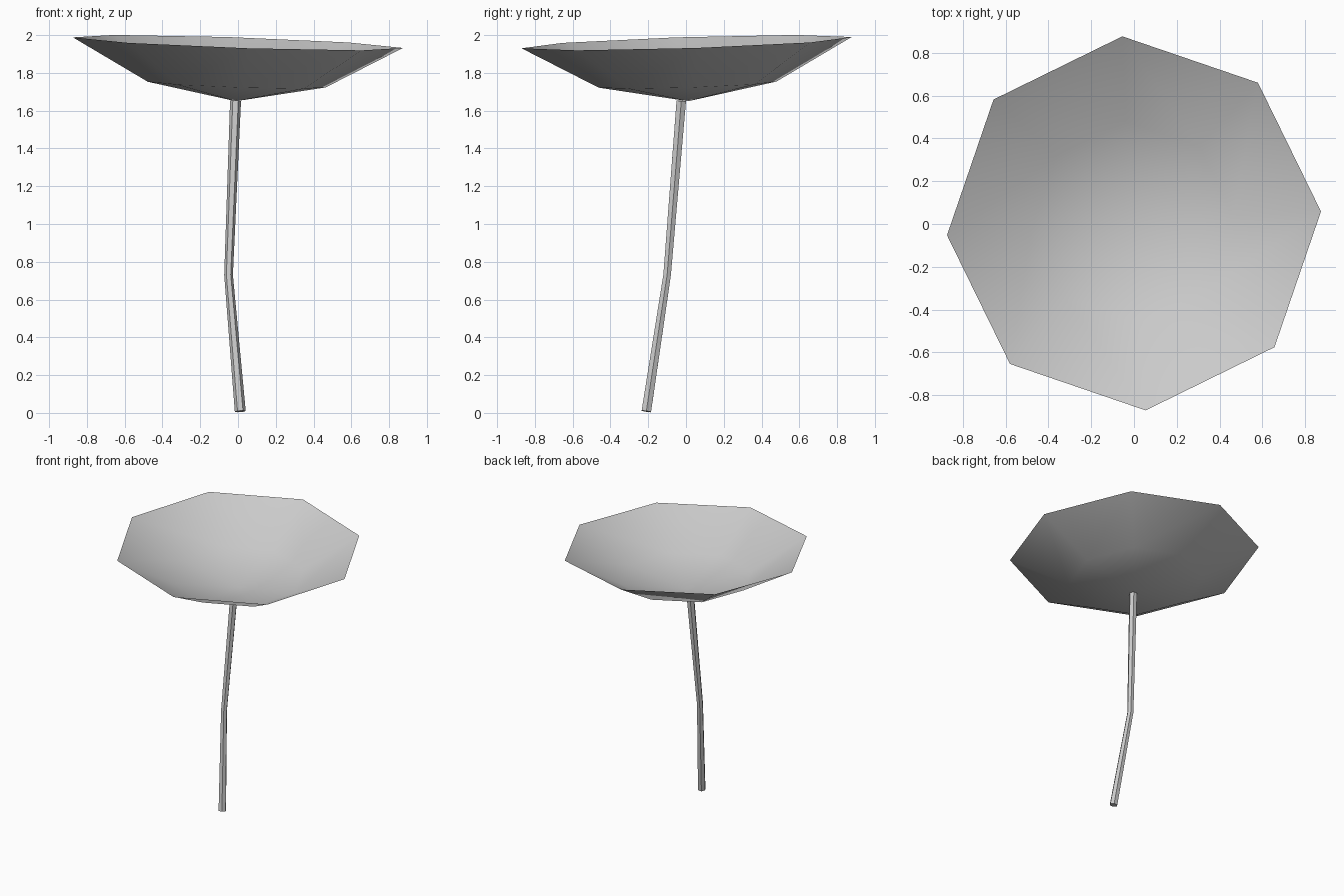
import bpy, bmesh, math
from mathutils import Vector, Matrix

if "Cube" in bpy.data.objects:
    bpy.data.objects.remove(bpy.data.objects["Cube"])

grey = bpy.data.materials.new("light grey")
grey.diffuse_color = (0.6, 0.6, 0.6, 1)
grey.use_nodes = True
grey.node_tree.nodes["Principled BSDF"].inputs["Base Color"].default_value = grey.diffuse_color


def loft(name, rings, cap):
    """Skin a list of vertex rings; a one-point ring closes to a tip."""
    bm = bmesh.new()
    loops = [[bm.verts.new(p) for p in ring] for ring in rings]
    for a, b in zip(loops, loops[1:]):
        n = len(b)
        for i in range(n):
            j = (i + 1) % n
            bm.faces.new((a[0], b[j], b[i]) if len(a) == 1 else (a[i], a[j], b[j], b[i]))
    if cap:
        bm.faces.new(loops[0][::-1])
        bm.faces.new(loops[-1])
    me = bpy.data.meshes.new(name)
    bm.to_mesh(me)
    bm.free()
    me.materials.append(grey)
    ob = bpy.data.objects.new(name, me)
    bpy.context.collection.objects.link(ob)
    bpy.ops.object.select_all(action='DESELECT')
    ob.select_set(True)
    bpy.context.view_layer.objects.active = ob
    bpy.ops.object.shade_smooth_by_angle(angle=math.radians(40))
    return ob


def ring(center, normal, radius, sides, turn=0.0):
    """Regular polygon facing along normal."""
    q = Vector((0, 0, 1)).rotation_difference(Vector(normal))
    pts = []
    for i in range(sides):
        a = turn + 2 * math.pi * i / sides
        pts.append(Vector(center) + q @ Vector((radius * math.cos(a), radius * math.sin(a), 0)))
    return pts


# Shallow eight-sided cap, open at the top and slightly tilted
tilt = Vector((0.034, -0.032, 1)).normalized()
turn = math.radians(3.6)
tip = Vector((-0.012, 0.012, 1.65))
loft("cap", [[tip],
             ring((-0.007, 0.008, 1.738), tilt, 0.472, 8, turn),
             ring((0, 0.003, 1.96), tilt, 0.876, 8, turn)], False)

# Bent stem, narrowest at the bend
loft("stem", [ring((0.012, -0.21, 0.008), (-0.08, 0.15, 1), 0.029, 6),
              ring((-0.05, -0.10, 0.73), (-0.02, 0.11, 1), 0.023, 6),
              ring((-0.013, -0.025, 1.652), (0.04, 0.08, 1), 0.029, 6)], True)
